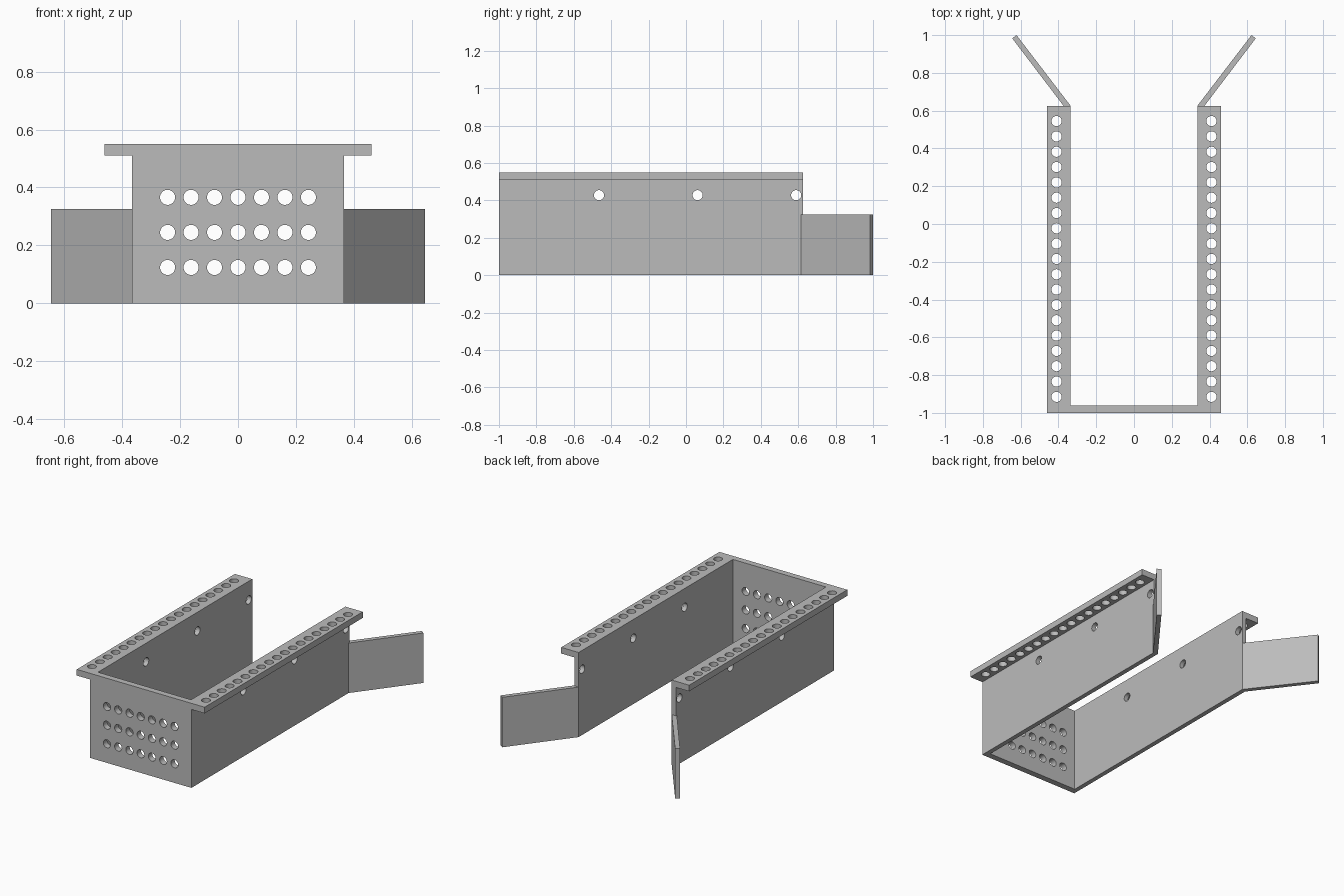
import bpy
import bmesh
from mathutils import Matrix, Vector

if "Cube" in bpy.data.objects:
    bpy.data.objects.remove(bpy.data.objects["Cube"], do_unlink=True)

GREY = (0.5, 0.5, 0.5, 1)
metal = bpy.data.materials.new("grey metal")
metal.use_nodes = True
metal.diffuse_color = GREY
metal.node_tree.nodes["Principled BSDF"].inputs["Base Color"].default_value = GREY

FRONT, BACK = -1.0, 0.625
INNER, OUTER, RIM = 0.335, 0.365, 0.46
FRONT_INSIDE = -0.96
LEDGE, TOP = 0.51, 0.55


def make_object(name, bm):
    bmesh.ops.recalc_face_normals(bm, faces=bm.faces)
    mesh = bpy.data.meshes.new(name)
    bm.to_mesh(mesh)
    bm.free()
    mesh.materials.append(metal)
    obj = bpy.data.objects.new(name, mesh)
    bpy.context.collection.objects.link(obj)
    return obj


def prism(name, outline, bottom, top):
    bm = bmesh.new()
    face = bm.faces.new([bm.verts.new((x, y, bottom)) for x, y in outline])
    lift = bmesh.ops.extrude_face_region(bm, geom=[face])["geom"]
    verts = [v for v in lift if isinstance(v, bmesh.types.BMVert)]
    bmesh.ops.translate(bm, verts=verts, vec=(0, 0, top - bottom))
    return make_object(name, bm)


def u_outline(half_width):
    side = [(half_width, FRONT), (half_width, BACK),
            (INNER, BACK), (INNER, FRONT_INSIDE)]
    return side + [(-x, y) for x, y in reversed(side)]


def drill(target, centres, axis, radius, depth):
    # One cutter holds every hole that shares an axis
    bm = bmesh.new()
    turn = Vector((0, 0, 1)).rotation_difference(Vector(axis)).to_matrix().to_4x4()
    for c in centres:
        bmesh.ops.create_cone(bm, cap_ends=True, segments=32, radius1=radius,
                              radius2=radius, depth=depth,
                              matrix=Matrix.Translation(c) @ turn)
    cutter = make_object(target.name + "_hole_cutter", bm)
    mod = target.modifiers.new("holes", "BOOLEAN")
    mod.operation = "DIFFERENCE"
    mod.solver = "EXACT"
    mod.object = cutter
    bpy.context.view_layer.objects.active = target
    bpy.ops.object.modifier_apply(modifier=mod.name)
    bpy.data.objects.remove(cutter, do_unlink=True)


# Open-backed channel with vent holes in front and bolt holes in the sides
channel = prism("channel_walls", u_outline(OUTER), 0, LEDGE)
vents = [(0.081 * i, FRONT, 0.245 + 0.121 * j)
         for i in range(-3, 4) for j in (-1, 0, 1)]
drill(channel, vents, (0, 1, 0), 0.026, 0.2)
bolts = [(0, 0.062 + 0.527 * i, 0.428) for i in (-1, 0, 1)]
drill(channel, bolts, (1, 0, 0), 0.027, 1.0)

# Top rim with a row of holes along each side
rim = prism("top_flange", u_outline(RIM), LEDGE, TOP)
row = [(s * 0.41, -0.915 + 0.0811 * i, TOP) for s in (-1, 1) for i in range(19)]
drill(rim, row, (0, 0, 1), 0.027, 0.2)

# Splayed plates at the open end
wing = [(INNER, BACK), (OUTER, 0.615), (0.645, 0.983), (0.622, 1.0)]
for side, s in (("left", 1), ("right", -1)):
    prism(side + "_wing", [(s * x, y) for x, y in wing], 0, 0.325)

# Smooth the hole walls, keep the plate edges sharp
for obj in bpy.data.objects:
    obj.select_set(obj.type == "MESH" and metal.name in obj.data.materials)
bpy.ops.object.shade_smooth_by_angle(angle=0.5)
